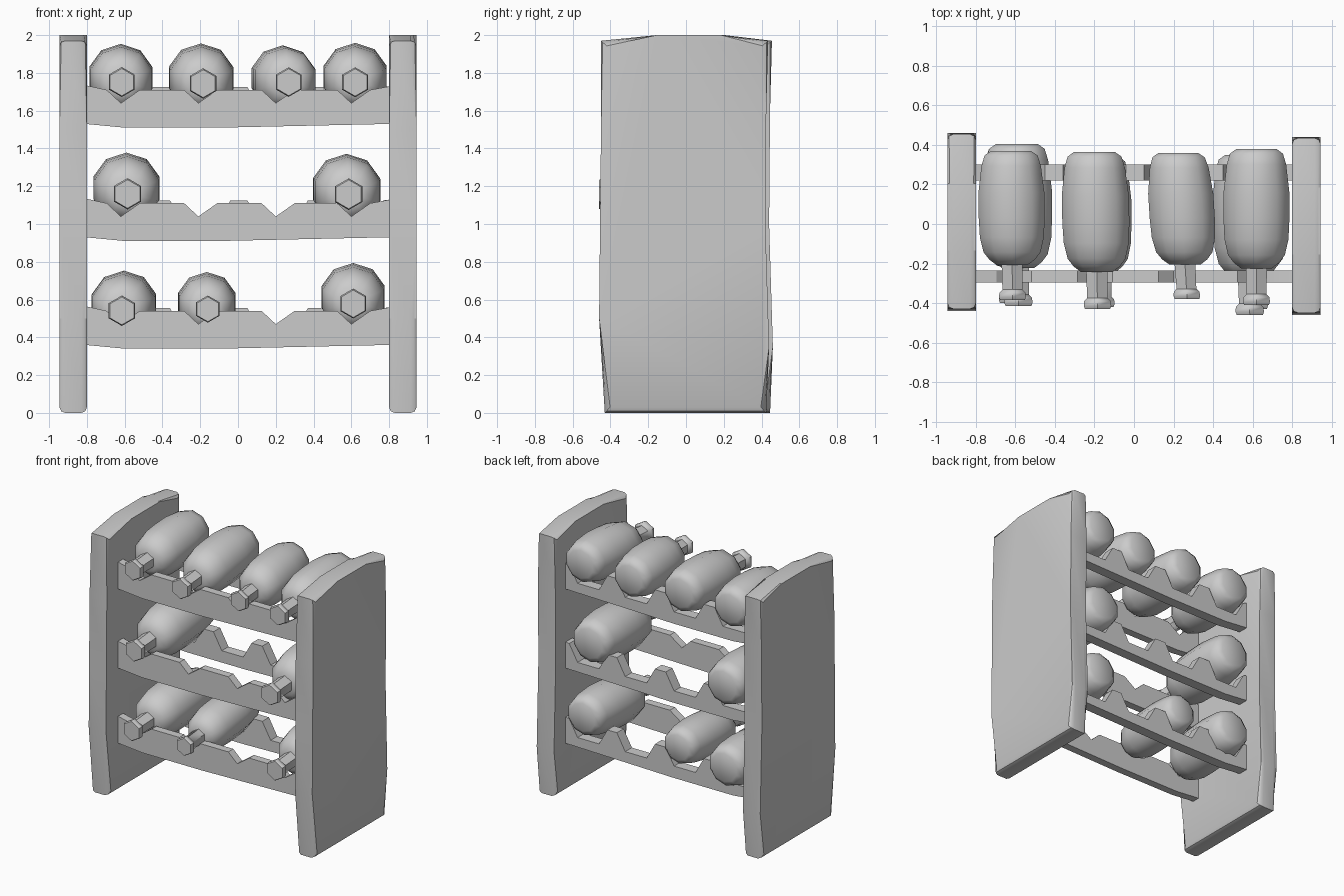
import bpy, bmesh, math

if "Cube" in bpy.data.objects:
    bpy.data.objects.remove(bpy.data.objects["Cube"])


def finish(name, bm, angle=40):
    bmesh.ops.recalc_face_normals(bm, faces=bm.faces)
    mesh = bpy.data.meshes.new(name)
    bm.to_mesh(mesh)
    bm.free()
    ob = bpy.data.objects.new(name, mesh)
    bpy.context.collection.objects.link(ob)
    bpy.ops.object.select_all(action='DESELECT')
    bpy.context.view_layer.objects.active = ob
    ob.select_set(True)
    bpy.ops.object.shade_smooth_by_angle(angle=math.radians(angle))
    return ob


def prism(name, near, far, bevel=0.0, angle=30):
    """Solid between two matching outlines."""
    bm = bmesh.new()
    a = [bm.verts.new(p) for p in near]
    b = [bm.verts.new(p) for p in far]
    n = len(a)
    bm.faces.new(a)
    bm.faces.new(b)
    for i in range(n):
        bm.faces.new((a[i], a[(i + 1) % n], b[(i + 1) % n], b[i]))
    if bevel:
        caps = [e for e in bm.edges if len({v in a for v in e.verts}) == 1]
        bmesh.ops.bevel(bm, geom=caps, offset=bevel, segments=2,
                        profile=0.5, affect='EDGES')
    return finish(name, bm, angle)


# Side panels: slightly uneven slabs with rounded rims
panel = [(-0.425, 0), (0.43, 0), (0.445, 0.35), (0.425, 1.0), (0.43, 1.6),
         (0.44, 1.97), (0.19, 2.0), (-0.15, 2.0), (-0.445, 1.97),
         (-0.445, 1.5), (-0.45, 1.0), (-0.455, 0.5)]
for name, x0, x1, dy in (("left_side_panel", -0.945, -0.80, 0.015),
                         ("right_side_panel", 0.80, 0.945, -0.005)):
    prism(name, [(x0, y + dy, z) for y, z in panel],
          [(x1, y + dy, z) for y, z in panel], bevel=0.03)


# Notched rails: V cuts in front for the necks, wide cuts behind for the bodies
def rail(name, z, y0, y1, notch):
    top = [(-0.81, 0.215)]
    for cx in (-0.61, -0.2, 0.21, 0.61):
        top += [(cx + dx, 0.19 - d) for dx, d in notch]
    top += [(0.81, 0.21)]
    outline = top + [(0.81, 0.01), (-0.1, -0.01), (-0.6, -0.01), (-0.81, 0.01)]
    prism(name, [(x, y0, z + h) for x, h in outline],
          [(x, y1, z + h) for x, h in outline])


front_notch = [(-0.085, 0), (-0.01, 0.07), (0.09, 0)]
back_notch = [(-0.16, -0.015), (-0.09, 0.11), (0.09, 0.11), (0.16, -0.015)]
for level, z in (("lower", 0.35), ("middle", 0.92), ("upper", 1.52)):
    rail(level + "_front_rail", z, -0.295, -0.235, front_notch)
    rail(level + "_back_rail", z, 0.22, 0.30, back_notch)


# Bottles: a ten-sided body and a six-sided neck with a lip
neck = [(0.0, 0.42), (0.02, 0.46), (0.05, 0.44), (0.07, 0.34), (0.27, 0.36)]
body = [(0.235, 0.48), (0.27, 0.70), (0.32, 0.88), (0.42, 0.99), (0.55, 1.02),
        (0.72, 1.02), (0.90, 0.92), (0.97, 0.82), (1.0, 0.62)]


def bottle(name, nx, nz, bx, bz, y0, y1, r):
    bm = bmesh.new()
    for rings, sides in ((neck, 6), (body, 10)):
        loops = []
        for t, k in rings:
            y = y0 + (y1 - y0) * t
            s = (y + 0.4) / 0.5
            cx, cz = nx + (bx - nx) * s, nz + (bz - nz) * s
            loops.append([bm.verts.new((
                cx + r * k * math.sin(math.tau * i / sides), y,
                cz + r * k * math.cos(math.tau * i / sides)))
                for i in range(sides)])
        for a, b in zip(loops, loops[1:]):
            for i in range(sides):
                j = (i + 1) % sides
                bm.faces.new((a[i], a[j], b[j], b[i]))
        bm.faces.new(loops[0])
        bm.faces.new(loops[-1])
    finish(name, bm, 45)


bottles = [
    ("upper_bottle_1", -0.615, 1.75, -0.62, 1.775, -0.385, 0.37, 0.172),
    ("upper_bottle_2", -0.185, 1.745, -0.195, 1.775, -0.43, 0.365, 0.175),
    ("upper_bottle_3", 0.27, 1.75, 0.24, 1.77, -0.38, 0.36, 0.17),
    ("upper_bottle_4", 0.62, 1.75, 0.62, 1.78, -0.41, 0.38, 0.172),
    ("middle_bottle_1", -0.585, 1.16, -0.59, 1.19, -0.415, 0.405, 0.18),
    ("middle_bottle_4", 0.585, 1.16, 0.575, 1.185, -0.46, 0.35, 0.182),
    ("lower_bottle_1", -0.615, 0.54, -0.605, 0.57, -0.40, 0.40, 0.175),
    ("lower_bottle_2", -0.16, 0.55, -0.165, 0.585, -0.42, 0.34, 0.156),
    ("lower_bottle_4", 0.61, 0.58, 0.61, 0.615, -0.43, 0.37, 0.172),
]
for spec in bottles:
    bottle(*spec)
